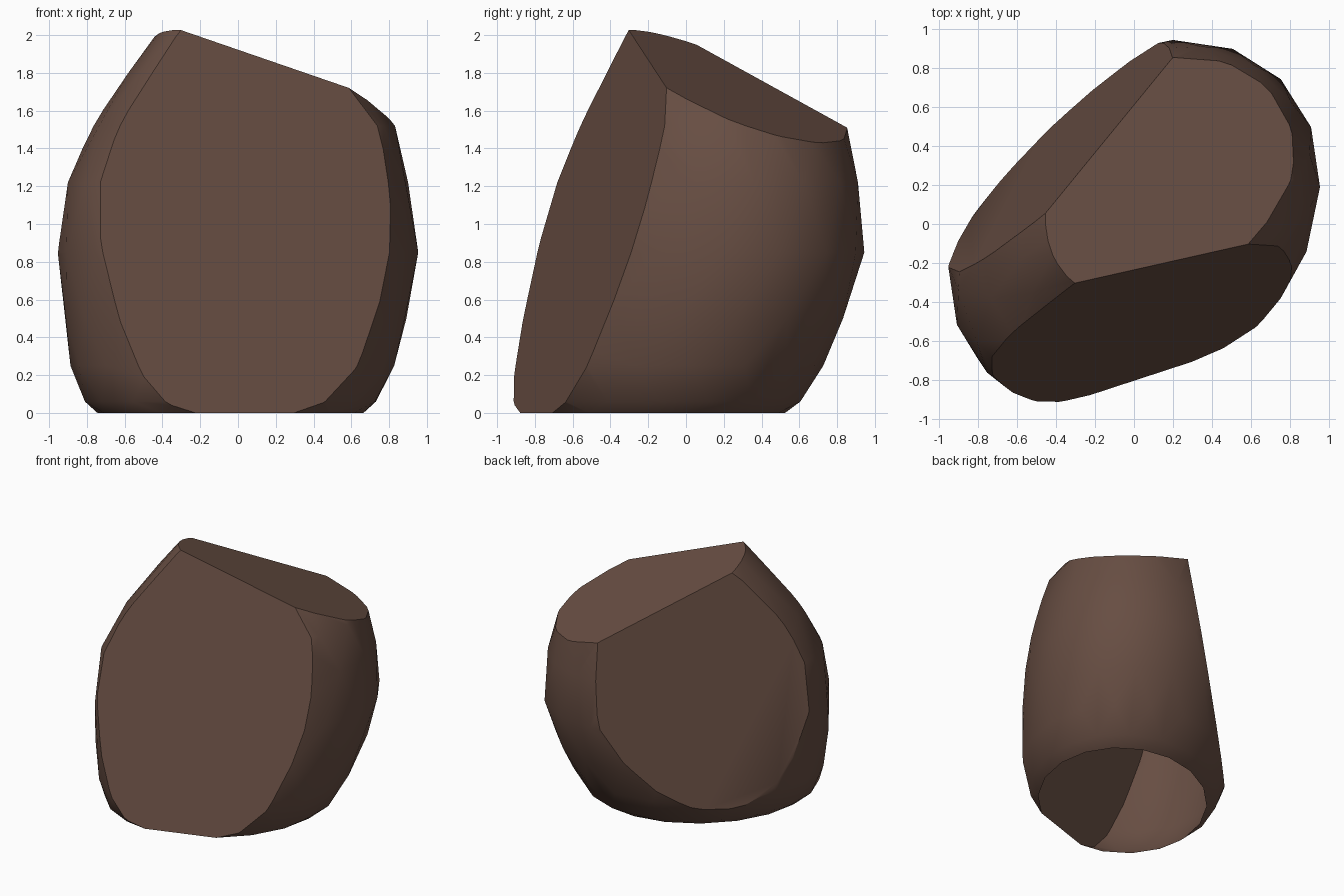
import bpy, bmesh, math
from mathutils import Vector

cube = bpy.data.objects.get("Cube")
if cube:
    bpy.data.objects.remove(cube, do_unlink=True)

SEGMENTS = 18
TURN = math.radians(45)       # plan runs diagonally

# Body profile: height, long half axis, short half axis, centre x, centre y
RINGS = [
    (0.00, 0.78, 0.62, -0.04, -0.18),
    (0.06, 0.86, 0.69, -0.04, -0.165),
    (0.25, 0.94, 0.765, -0.03, -0.13),
    (0.50, 1.01, 0.80, -0.01, -0.07),
    (0.85, 1.065, 0.83, 0.00, -0.01),
    (1.22, 1.02, 0.78, 0.00, 0.01),
    (1.52, 0.90, 0.69, 0.03, 0.05),
    (1.80, 0.67, 0.51, 0.01, 0.05),
    (2.10, 0.40, 0.30, -0.01, 0.05),
]

# Flat broken sides: point on the plane, outward normal
CUTS = [
    ((0, 0, 1.845), (0.27, 0.33, 1)),            # sloping top
    ((0, -0.804, 0), (0.327, -1, 0.296)),        # front
    ((-0.496, 0.466, 0), (-0.73, 0.685, 0.16)),  # back left
]

bm = bmesh.new()


def oval_ring(z, long, short, cx, cy, shift):
    """Add one turned oval of vertices."""
    for i in range(SEGMENTS):
        a = math.tau * (i + shift) / SEGMENTS
        u, v = long * math.cos(a), short * math.sin(a)
        x = cx + u * math.cos(TURN) - v * math.sin(TURN)
        y = cy + u * math.sin(TURN) + v * math.cos(TURN)
        bm.verts.new((x, y, z))


# Rounded body, alternate rings staggered into triangular facets
for n, row in enumerate(RINGS):
    oval_ring(*row, shift=0.5 * (n % 2))
bmesh.ops.convex_hull(bm, input=bm.verts[:])
loose = [v for v in bm.verts if not v.link_faces]
bmesh.ops.delete(bm, geom=loose, context="VERTS")

# Slice off the flat sides and close each cut
for point, normal in CUTS:
    cut = bmesh.ops.bisect_plane(
        bm, geom=bm.verts[:] + bm.edges[:] + bm.faces[:], dist=1e-4,
        plane_co=Vector(point), plane_no=Vector(normal).normalized(),
        clear_outer=True)
    rim = [e for e in cut["geom_cut"] if isinstance(e, bmesh.types.BMEdge)]
    bmesh.ops.holes_fill(bm, edges=rim, sides=0)

# Keep the underside open
bmesh.ops.recalc_face_normals(bm, faces=bm.faces[:])
base = [f for f in bm.faces if all(v.co.z < 0.002 for v in f.verts)]
bmesh.ops.delete(bm, geom=base, context="FACES")

mesh = bpy.data.meshes.new("rock")
bm.to_mesh(mesh)
bm.free()
rock = bpy.data.objects.new("rock", mesh)
bpy.context.collection.objects.link(rock)

# Brown stone
stone = bpy.data.materials.new("brown_stone")
stone.use_nodes = True
color = (0.135, 0.075, 0.055, 1)
stone.diffuse_color = color
stone.node_tree.nodes["Principled BSDF"].inputs["Base Color"].default_value = color
mesh.materials.append(stone)

# Smooth body with crisp broken edges
bpy.ops.object.select_all(action="DESELECT")
rock.select_set(True)
bpy.context.view_layer.objects.active = rock
bpy.ops.object.shade_smooth_by_angle(angle=math.radians(32))
